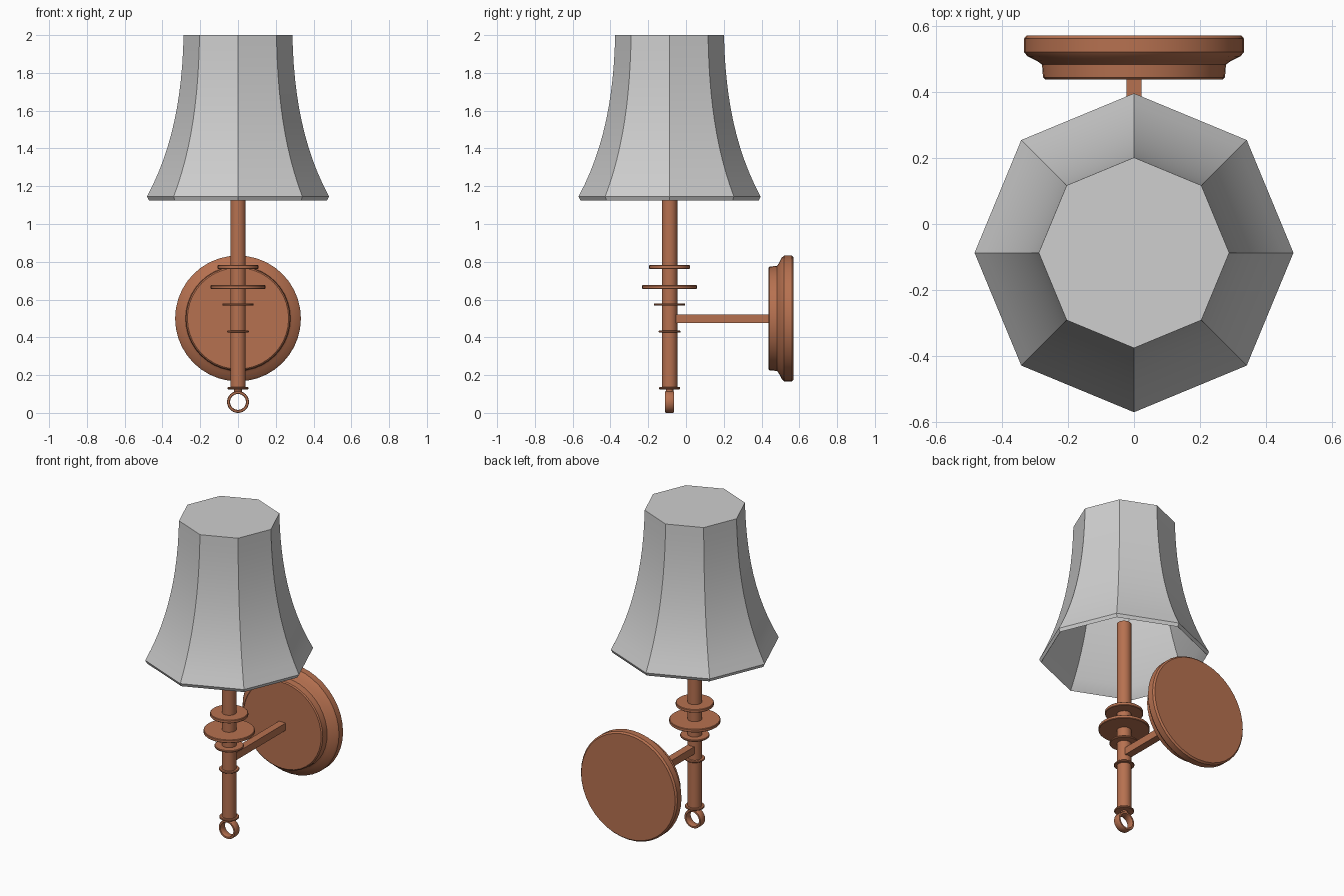
import bpy, bmesh, math
from mathutils import Matrix, Vector

if "Cube" in bpy.data.objects:
    bpy.data.objects.remove(bpy.data.objects["Cube"])


def material(name, rgb):
    m = bpy.data.materials.new(name)
    m.diffuse_color = (*rgb, 1)
    m.use_nodes = True
    m.node_tree.nodes["Principled BSDF"].inputs["Base Color"].default_value = m.diffuse_color
    return m


COPPER = material("copper", (0.47, 0.165, 0.08))
GREY = material("shade grey", (0.62, 0.62, 0.62))
STEM_Y = -0.087


def finish(name, bm, mat, angle=30):
    bmesh.ops.recalc_face_normals(bm, faces=bm.faces)
    me = bpy.data.meshes.new(name)
    bm.to_mesh(me)
    bm.free()
    me.materials.append(mat)
    ob = bpy.data.objects.new(name, me)
    bpy.context.collection.objects.link(ob)
    bpy.ops.object.select_all(action='DESELECT')
    ob.select_set(True)
    bpy.context.view_layer.objects.active = ob
    bpy.ops.object.shade_smooth_by_angle(angle=math.radians(angle))
    return ob


def lathe(name, profile, sides, mat, matrix):
    """Turn (radius, height) points about local z, capping both ends."""
    bm = bmesh.new()
    rings = []
    for r, h in profile:
        rings.append([bm.verts.new((r * math.cos(2 * math.pi * i / sides),
                                    r * math.sin(2 * math.pi * i / sides), h))
                      for i in range(sides)])
    for a, b in zip(rings, rings[1:]):
        for i in range(sides):
            j = (i + 1) % sides
            bm.faces.new((a[i], a[j], b[j], b[i]))
    bm.faces.new(rings[0])
    bm.faces.new(rings[-1])
    bm.transform(matrix)
    return finish(name, bm, mat)


on_stem = Matrix.Translation((0, STEM_Y, 0))

# Flared eight-sided shade: outer wall from the closed top down, rim, inner wall back up
top, c1, c2, rim = (Vector(p) for p in ((0.288, 2.0), (0.295, 1.68), (0.345, 1.40), (0.482, 1.145)))
outer = []
for k in range(13):
    t = k / 12
    outer.append(top * (1 - t)**3 + c1 * 3 * t * (1 - t)**2 + c2 * 3 * t * t * (1 - t) + rim * t**3)
inner = [(r - 0.014, h - 0.016) for r, h in reversed(outer)]
lathe("lampshade", [tuple(p) for p in outer] + [(0.472, 1.125)] + inner, 8, GREY, on_stem)

# Upright stem
lathe("stem", [(0.041, 0.125), (0.041, 1.35)], 32, COPPER, on_stem)

# Collars: name, centre height, radius, thickness
for name, z, r, t in (("upper_collar", 0.772, 0.108, 0.02),
                      ("wide_collar", 0.666, 0.145, 0.02),
                      ("lower_collar", 0.574, 0.083, 0.012),
                      ("small_collar", 0.43, 0.058, 0.010),
                      ("foot_collar", 0.131, 0.056, 0.012)):
    h, b = t / 2, 0.003
    lathe(name, [(r - b, z - h), (r, z - h + b), (r, z + h - b), (r - b, z + h)], 32, COPPER, on_stem)

# Neck above the pull ring
lathe("ring_neck", [(0.02, 0.106), (0.02, 0.13)], 16, COPPER, on_stem)

# Pull ring: flattened band whose hole runs along y
bm = bmesh.new()
section = [(0.042, -0.018), (0.045, -0.023), (0.055, -0.023), (0.058, -0.018),
           (0.058, 0.018), (0.055, 0.023), (0.045, 0.023), (0.042, 0.018)]
N = 32
loops = [[bm.verts.new((r * math.cos(2 * math.pi * i / N), STEM_Y + y,
                        0.058 + r * math.sin(2 * math.pi * i / N))) for r, y in section]
         for i in range(N)]
for i in range(N):
    a, b = loops[i], loops[(i + 1) % N]
    for k in range(len(section)):
        m = (k + 1) % len(section)
        bm.faces.new((a[k], a[m], b[m], b[k]))
finish("pull_ring", bm, COPPER, 50)

# Square arm from the stem to the wall plate
bm = bmesh.new()
bmesh.ops.create_cube(bm, size=1)
bm.transform(Matrix.Translation((0, 0.19, 0.498)) @ Matrix.Diagonal((0.046, 0.52, 0.046, 1)))
finish("arm", bm, COPPER)

# Stepped round wall plate, turned about y
plate = [(0.268, 0.437), (0.275, 0.443), (0.278, 0.482), (0.292, 0.492), (0.322, 0.507),
         (0.333, 0.52), (0.333, 0.56), (0.324, 0.57)]
lathe("wall_plate", plate, 40, COPPER,
      Matrix.Translation((0, 0, 0.5)) @ Matrix.Rotation(math.radians(-90), 4, 'X'))
